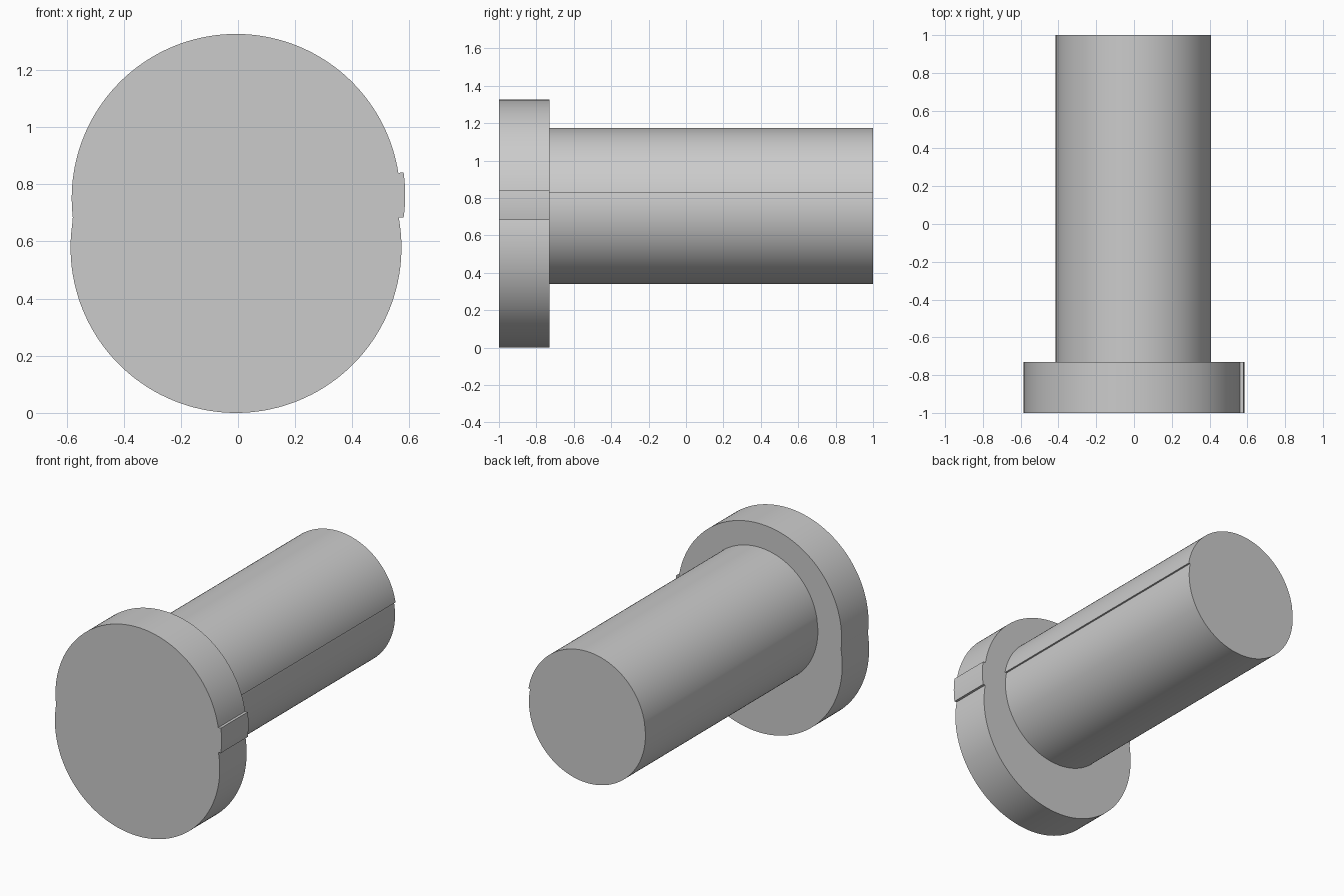
import bpy, bmesh
from math import asin, cos, sin, pi, radians

if "Cube" in bpy.data.objects:
    bpy.data.objects.remove(bpy.data.objects["Cube"])


def arc(cx, cz, r, a0, a1, n):
    """Points in the XZ plane along an arc from angle a0 to a1."""
    return [(cx + r * cos(a0 + (a1 - a0) * i / n),
             cz + r * sin(a0 + (a1 - a0) * i / n)) for i in range(n + 1)]


def lobe(cx, cz, r, z_right, z_left, upper):
    """Upper or lower part of a circle, cut off at the given heights."""
    right = asin((z_right - cz) / r)
    left = pi - asin((z_left - cz) / r)
    if upper:
        return arc(cx, cz, r, right, left, 80)
    return arc(cx, cz, r, left, right + 2 * pi, 80)


def extrude_profile(name, points, y0, y1):
    bm = bmesh.new()
    face = bm.faces.new([bm.verts.new((x, y0, z)) for x, z in points])
    new = bmesh.ops.extrude_face_region(bm, geom=[face], use_keep_orig=True)["geom"]
    bmesh.ops.translate(bm, vec=(0, y1 - y0, 0),
                        verts=[v for v in new if isinstance(v, bmesh.types.BMVert)])
    bmesh.ops.recalc_face_normals(bm, faces=bm.faces)
    mesh = bpy.data.meshes.new(name)
    bm.to_mesh(mesh)
    bm.free()
    obj = bpy.data.objects.new(name, mesh)
    bpy.context.collection.objects.link(obj)
    bpy.ops.object.select_all(action='DESELECT')
    obj.select_set(True)
    bpy.context.view_layer.objects.active = obj
    bpy.ops.object.shade_smooth_by_angle(angle=radians(12))
    return obj


# Head: two offset lobes, plus a shallow raised key on the right side
key_half = asin(0.079 / 0.575)
head = (lobe(-0.007, 0.751, 0.575, 0.84, 0.684, True)
        + lobe(-0.007, 0.579, 0.579, 0.684, 0.684, False)[1:]
        + arc(0.010, 0.762, 0.575, -key_half, key_half, 8))
extrude_profile("flange_head", head, -1.0, -0.73)

# Shaft: two slightly offset lobes that leave a thin step on the right side
shaft = (lobe(-0.001, 0.762, 0.413, 0.83, 0.83, True)
         + lobe(-0.006, 0.749, 0.409, 0.83, 0.83, False)[1:])
extrude_profile("shaft", shaft, -0.74, 1.0)
